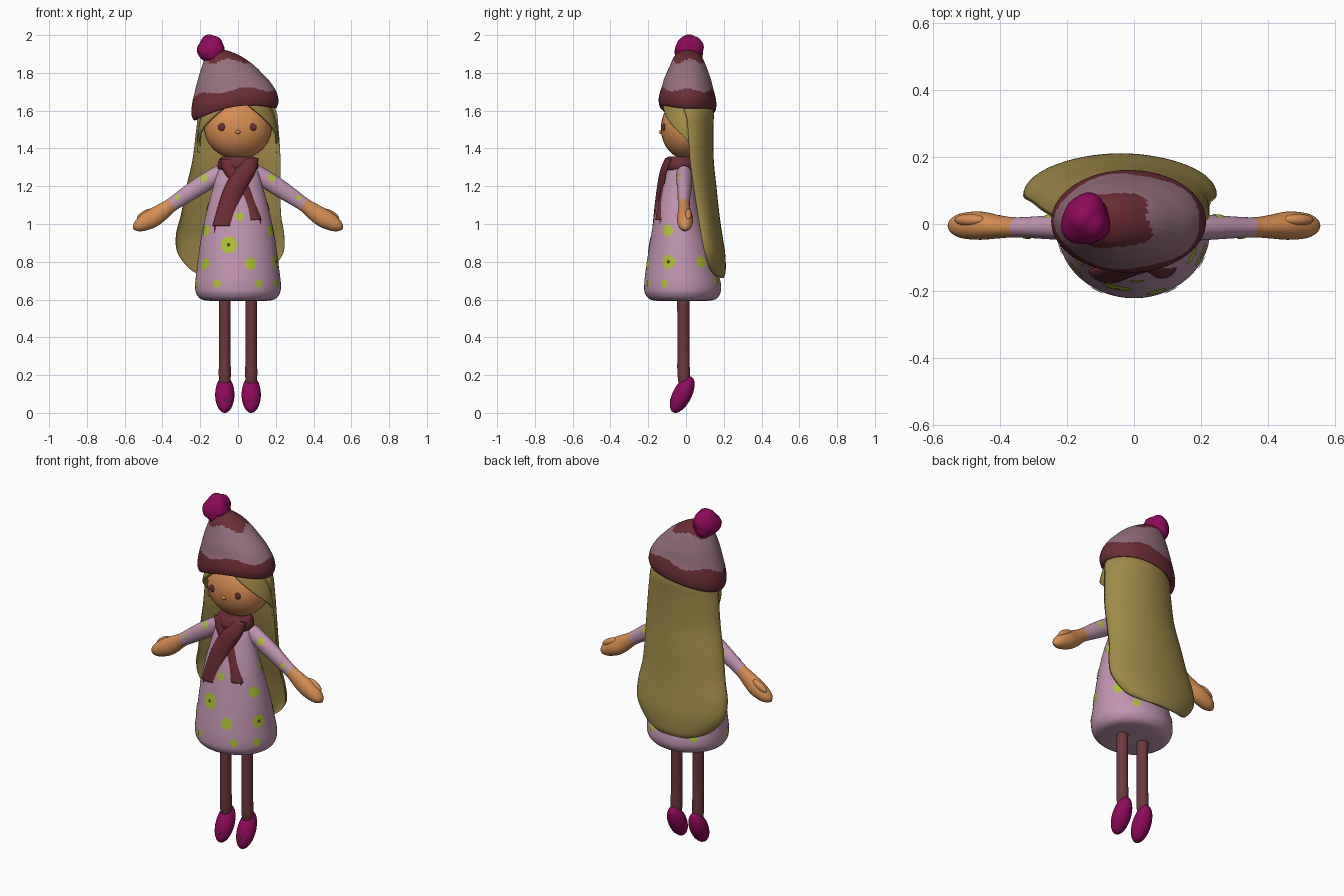
import bpy, bmesh, math, random
from mathutils import Vector, Matrix

if "Cube" in bpy.data.objects:
    bpy.data.objects.remove(bpy.data.objects["Cube"])

random.seed(4)


def material(name, r, g, b):
    m = bpy.data.materials.new(name)
    m.diffuse_color = (r, g, b, 1)
    m.use_nodes = True
    m.node_tree.nodes["Principled BSDF"].inputs["Base Color"].default_value = m.diffuse_color
    return m


SKIN = material("orange skin", .66, .27, .085)
HAIR = material("straw hair", .35, .255, .065)
PINK = material("mauve dress", .53, .30, .44)
WOOL = material("dusty hat wool", .30, .16, .205)
MAROON = material("maroon", .145, .027, .036)
LEG = material("maroon legs", .155, .04, .047)
MAGENTA = material("magenta", .27, .003, .105)
LIME = material("lime", .42, .55, .03)


def finish(name, bm, mats):
    bmesh.ops.remove_doubles(bm, verts=bm.verts, dist=1e-5)
    bmesh.ops.recalc_face_normals(bm, faces=bm.faces)
    for f in bm.faces:
        f.smooth = True
    me = bpy.data.meshes.new(name)
    bm.to_mesh(me)
    bm.free()
    for m in mats:
        me.materials.append(m)
    ob = bpy.data.objects.new(name, me)
    bpy.context.collection.objects.link(ob)
    return ob


def smooth(rings, sub=6):
    """Catmull-Rom through rings (cx, cy, z, rx, back, front)."""
    out = []
    for i in range(len(rings) - 1):
        p = [rings[max(0, min(len(rings) - 1, i + k))] for k in (-1, 0, 1, 2)]
        for s in range(sub):
            t = s / sub
            out.append([.5 * (2 * b + (c - a) * t + (2 * a - 5 * b + 4 * c - d) * t * t
                              + (3 * b - a - 3 * c + d) * t ** 3) for a, b, c, d in zip(*p)])
    return out + [list(rings[-1])]


def point(ring, a, off=0):
    """Point of a ring at angle a, measured from the front (-y)."""
    cx, cy, z, rx, back, front = ring
    c = math.cos(a)
    f = front if c > 0 else back
    return Vector((cx + (rx + off) * math.sin(a), cy - (f + off) * c, z))


def loft(name, rings, mats, seg=40, xf=lambda p, r: p, rule=None, start=None):
    """Skin smoothed rings; start(z) leaves an opening at the front."""
    rings = smooth([r if len(r) == 6 else (*r, r[4]) for r in rings])
    bm = bmesh.new()
    rows = []
    for r in rings:
        s = start(r[2]) if start else 0
        n = seg + 1 if start else seg
        rows.append([bm.verts.new(xf(point(r, s + (2 * math.pi - 2 * s) * i / seg), r))
                     for i in range(n)])
    for j in range(len(rows) - 1):
        for i in range(seg):
            k = (i + 1) % len(rows[0])
            f = bm.faces.new((rows[j][i], rows[j][k], rows[j + 1][k], rows[j + 1][i]))
            if rule:
                f.material_index = rule(2 * math.pi * (i + .5) / seg,
                                        (rings[j][2] + rings[j + 1][2]) / 2)
    if not start:
        bm.faces.new(rows[0])
        f = bm.faces.new(rows[-1])
        f.material_index = rule(0, rings[-1][2]) if rule else 0
    finish(name, bm, mats)
    return rings


def ball(name, centre, radii, mat, rot=(0, 0, 0), bumps=0):
    bm = bmesh.new()
    bmesh.ops.create_uvsphere(bm, u_segments=28, v_segments=18, radius=1)
    if bumps:
        knobs = [Vector([random.gauss(0, 1) for _ in range(3)]).normalized() for _ in range(14)]
        for v in bm.verts:
            v.co *= 1 - bumps + bumps * 1.3 * max(v.co.dot(k) for k in knobs) ** 6
    m = Matrix.Translation(centre)
    for angle, axis in zip(rot, "XYZ"):
        m = m @ Matrix.Rotation(angle, 4, axis)
    bm.transform(m @ Matrix.Diagonal((*radii, 1)))
    return finish(name, bm, [mat])


def dot(name, rings, deg, z, r, mat=LIME, xf=lambda p, r: p, off=.003):
    """Thin round patch lying on a lofted surface."""
    def at(a, h):
        for p, q in zip(rings, rings[1:]):
            if p[2] <= h <= q[2]:
                t = (h - p[2]) / max(q[2] - p[2], 1e-6)
                return xf(point([u + (w - u) * t for u, w in zip(p, q)], a, off), p)
        return xf(point(rings[0], a, off), rings[0])
    a0 = math.radians(deg)
    mid = min(rings, key=lambda q: abs(q[2] - z))
    metric = math.hypot(mid[3] * math.cos(a0), mid[5] * math.sin(a0))
    bm = bmesh.new()
    hub = bm.verts.new(at(a0, z))
    prev = None
    for k in (1, 2, 3):
        ring = [bm.verts.new(at(a0 + r * k / 3 * math.cos(i * math.pi / 10) / metric,
                                z + r * k / 3 * math.sin(i * math.pi / 10))) for i in range(20)]
        for i in range(20):
            n = (i + 1) % 20
            bm.faces.new((prev[i], ring[i], ring[n], prev[n]) if prev else (hub, ring[i], ring[n]))
        prev = ring
    finish(name, bm, [mat])


# Dress with rounded closed hem
dress = loft("dress", [
    (0, -.018, .592, .10, .09), (0, -.018, .598, .185, .165), (0, -.018, .63, .22, .198),
    (0, -.018, .68, .227, .203), (0, -.02, .76, .218, .185, .193), (0, -.03, .92, .197, .15, .158),
    (0, -.04, 1.08, .163, .112, .12), (0, -.038, 1.2, .13, .09), (0, -.03, 1.28, .108, .07),
    (0, -.02, 1.325, .08, .055), (0, -.015, 1.345, .04, .03)], [PINK], 56)
# Lime dots around the dress
for deg, z, r in [(-29, .685, .022), (29, .685, .022), (62, .685, .022), (-75, .685, .022),
                  (150, .70, .022), (-140, .70, .022), (-53, .79, .03), (18, .79, .032),
                  (68, .80, .036), (125, .8, .03), (-110, .8, .03), (-14, .89, .044),
                  (-63, .965, .03), (65, .965, .03), (3, 1.04, .022), (100, 1.09, .022),
                  (-100, 1.09, .022)]:
    dot("dress_dot", dress, deg, z, r)
for deg, z in [(-14, .89), (68, .80)]:
    dot("dot_centre", dress, deg, z, .009, MAROON, off=.005)

# Arms, legs and shoes on both sides
for side in (-1, 1):
    def arm_xf(p, r, s=side):
        d, up = Vector((.838, 0, -.546)), Vector((.546, 0, .838))
        q = Vector((.09, p.y, 1.272)) + d * p.z + up * p.x
        return Vector((q.x * s, q.y, q.z))
    arm = loft("arm", [(0, -.01, 0, .045, .04), (.002, -.01, .12, .047, .039),
                       (.002, -.01, .2, .044, .035), (0, -.01, .31, .037, .03),
                       (-.004, -.008, .38, .045, .035), (-.004, -.005, .44, .049, .042),
                       (0, -.005, .5, .04, .038), (.002, -.005, .535, .024, .024),
                       (.002, -.005, .552, .003, .003)],
               [PINK, SKIN], 32, arm_xf, lambda a, z: int(z > .315))
    ball("thumb", arm_xf(Vector((.034, .012, .455)), None), (.05, .018, .02), SKIN,
         (0, side * .5, 0))
    for deg, t, r in ((30, .09, .02), (20, .265, .014), (160, .18, .018)):
        dot("sleeve_dot", arm, deg, t, r, LIME, arm_xf)
    x = side * .07
    loft("leg", [(x, -.005, .12, .026, .026), (x, -.012, .2, .032, .033),
                 (x, -.014, .32, .03, .032), (x, -.014, .48, .03, .032),
                 (x, -.014, .62, .032, .033)], [LEG], 28)
    ball("shoe", (x, -.02, .097), (.051, .05, .106), MAGENTA, (-.47, 0, 0))
    ball("shoe_button", (x - side * .004, -.077, .065), (.009, .009, .014), MAROON)
    ball("eye", (side * .082 - .004, -.116, 1.513), (.02, .009, .02), MAROON)

# Head
ball("head", (0, 0, 1.507), (.178, .133, .163), SKIN)
ball("nose", (0, -.133, 1.487), (.013, .009, .01), SKIN)

# Long back hair, a crescent in section
loft("back_hair", [
    (-.04, .18, .715, .10, .02, -.005), (-.04, .13, .75, .20, .08, -.045),
    (-.04, .10, .84, .277, .108, -.055), (-.042, .08, .94, .287, .113, -.06),
    (-.037, .062, 1.05, .265, .115, -.05), (-.025, .04, 1.19, .25, .122, -.04),
    (-.008, .02, 1.34, .233, .127, -.03), (-.003, .01, 1.5, .218, .135, -.02),
    (-.003, 0, 1.61, .2, .143, .03), (-.003, 0, 1.68, .12, .09, .05)], [HAIR], 56)
# Parted hair framing the face
loft("front_hair", [
    (0, .01, 1.38, .212, .12, .10), (0, .005, 1.45, .208, .125, .125), (0, 0, 1.52, .2, .128, .137),
    (0, 0, 1.6, .178, .125, .128), (0, 0, 1.66, .15, .115, .115)], [HAIR], 60,
    start=lambda z: math.radians(max(10, min(98, 14 + (1.64 - z) * 390))))
solid = bpy.data.objects["front_hair"].modifiers.new("thickness", "SOLIDIFY")
solid.thickness, solid.offset = .014, 0


# Knitted hat, tilted and lifted over the face
def hat_xf(p, r):
    fade = max(0, min(1, (1.8 - r[2]) / .2))
    lift = ((p.y - r[1]) / .15) ** 2 * (.045 if p.y < r[1] else .02)
    return p + Vector((0, 0, fade * (.15 * (p.x - r[0]) + lift)))


def hat_colour(a, z):
    return int(z < 1.69 + .012 * math.sin(5 * a) or z > 1.862 + .012 * math.sin(4 * a + 1))


loft("hat", [
    (-.015, .008, 1.64, .16, .11), (-.015, .008, 1.60, .195, .13), (-.015, .008, 1.58, .215, .146),
    (-.016, .008, 1.61, .23, .153), (-.017, .008, 1.66, .226, .148), (-.02, .008, 1.71, .21, .136),
    (-.03, .008, 1.77, .182, .122), (-.052, .01, 1.84, .137, .095), (-.078, .01, 1.89, .09, .07),
    (-.098, .01, 1.917, .045, .036), (-.102, .01, 1.925, .004, .004)],
    [WOOL, MAROON], 72, hat_xf, hat_colour)
ball("pompom", (-.145, .015, 1.922), (.076, .082, .08), MAGENTA, bumps=.14)

# Scarf: collar, two crossing tails and fringes
loft("scarf_collar", [(0, -.02, 1.30, .075, .06), (0, -.025, 1.285, .098, .08),
                      (0, -.028, 1.315, .108, .09), (0, -.025, 1.35, .094, .08),
                      (0, -.02, 1.358, .07, .06)], [MAROON], 40)
loft("scarf_tail_under", [(-.06, -.075, 1.345, .035, -.005, .03), (-.03, -.09, 1.28, .048, -.008, .03),
                          (.02, -.10, 1.2, .047, -.01, .032), (.055, -.115, 1.1, .046, -.01, .035),
                          (.08, -.128, 1.02, .047, -.01, .035)], [MAROON], 28)
loft("scarf_tail_over", [(.07, -.075, 1.35, .04, -.005, .035), (.035, -.10, 1.28, .06, -.01, .038),
                         (-.018, -.118, 1.18, .06, -.012, .038), (-.05, -.128, 1.08, .06, -.012, .04),
                         (-.072, -.137, .99, .063, -.012, .04)], [MAROON], 28)
for x0, width, z, y, count in ((-.072, .05, .97, -.153, 5), (.08, .037, 1.0, -.148, 4)):
    for i in range(count):
        u = -1 + 2 * i / (count - 1)
        bm = bmesh.new()
        bmesh.ops.create_cone(bm, cap_ends=True, segments=8, radius1=.006, radius2=.004, depth=.055)
        bm.transform(Matrix.Translation((x0 + width * u, y + .012 * u * u, z)))
        finish("scarf_fringe", bm, [MAROON])
